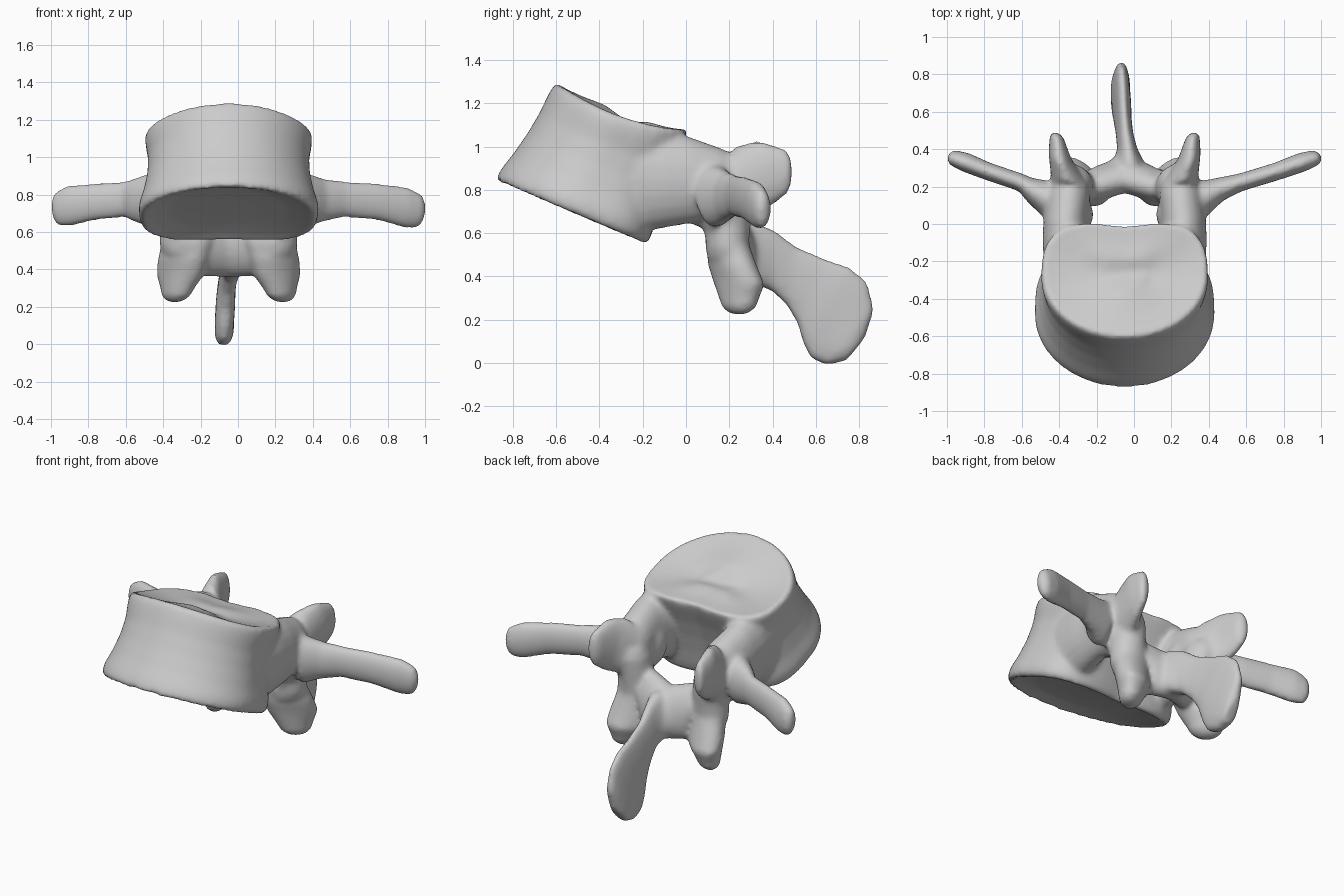
import bpy, bmesh
from math import sin, cos, pi
from mathutils import Vector as V

if "Cube" in bpy.data.objects:
    bpy.data.objects.remove(bpy.data.objects["Cube"])

MID = -0.05          # middle plane of the bone
bm = bmesh.new()


def skin(rings):
    """Closed surface through a list of equal rings of points."""
    loops = [[bm.verts.new(p) for p in ring] for ring in rings]
    n = len(loops[0])
    faces = [bm.faces.new((a[i], a[(i + 1) % n], b[(i + 1) % n], b[i]))
             for a, b in zip(loops, loops[1:]) for i in range(n)]
    faces += [bm.faces.new(loops[0][::-1]), bm.faces.new(loops[-1])]
    bmesh.ops.recalc_face_normals(bm, faces=faces)


def limb(sections, side, n=20):
    """Loft of ellipses (centre, half axis, half axis) with rounded ends."""
    secs = [[V(v) for v in s] for s in sections]

    def cap(end, inner):
        c, u, v = end
        d = (c - inner[0]).normalized() * min(u.length, v.length)
        return [(c + d * sin(a), u * cos(a), v * cos(a)) for a in (0.5, 1.0, 1.4)]

    secs = cap(secs[0], secs[1])[::-1] + secs + cap(secs[-1], secs[-2])
    rings = []
    for c, u, v in secs:
        pts = [c + u * cos(2 * pi * i / n) + v * sin(2 * pi * i / n) for i in range(n)]
        rings.append([(MID + side * p.x, p.y, p.z) for p in pts])
    skin(rings)


def plate_ring(back, front, half_width, depth=1, sag=0, lift=0, n=64):
    """Rounded outline with a flattened, hollow back."""
    back, front = V((0, *back)), V((0, *front))
    c, v = (back + front) / 2, (front - back) / 2
    ring = []
    for i in range(n):
        a = 2 * pi * i / n
        x, y = cos(a), sin(a)
        if y < 0:
            x = (1 if x > 0 else -1) * abs(x) ** 0.75
            y = -abs(y) ** 0.65 + 0.19 * (1 - abs(x)) * abs(y)
        p = c + v * y * depth
        ring.append((MID + half_width * x, p.y, p.z - sag * (1 - y * y) + lift))
    return ring


# Body: dished end plates, raised rims, narrow waist
low_back, low_front = V((-0.125, 0.52)), V((-0.887, 0.842))
top_back, top_front = V((0.055, 1.075)), V((-0.605, 1.295))
LOW, TOP = 0.48, 0.445
rings = [plate_ring(low_back, low_front, LOW * s, s, 0, l)
         for s, l in ((0.3, 0.055), (0.65, 0.045), (0.86, 0.02), (0.96, 0))]
for t, w, d in ((0.05, LOW, 1), (0.14, LOW, 1), (0.3, 0.455, 0.975), (0.5, 0.435, 0.96),
                (0.7, 0.43, 0.965), (0.88, TOP, 0.995), (0.97, TOP, 1)):
    rings.append(plate_ring(low_back.lerp(top_back, t), low_front.lerp(top_front, t),
                            w, d, 0.05 * t))
rings += [plate_ring(top_back, top_front, TOP * s, s, 0.05, l)
          for s, l in ((0.97, 0), (0.86, -0.01), (0.65, -0.02), (0.3, -0.025))]
skin(rings)

for side, reach, drop in ((1, 1.03, 0.0), (-1, 0.925, 0.01)):
    # Pedicle
    limb([((0.30, -0.24, 0.85), (0.13, 0, 0), (0, 0, 0.25)),
          ((0.31, -0.09, 0.85), (0.13, 0, 0), (0, 0, 0.225)),
          ((0.315, 0.02, 0.845), (0.12, 0, 0), (0, 0, 0.20)),
          ((0.30, 0.16, 0.83), (0.115, 0, 0), (0, 0, 0.165))], side)
    # Transverse process
    limb([((0.29, 0.09, 0.78), (0, 0.13, 0), (0, 0, 0.16)),
          ((0.42, 0.135, 0.77), (0.02, -0.095, 0), (0, 0, 0.145)),
          ((0.51, 0.185, 0.77), (0.015, -0.062, 0), (0, 0, 0.115)),
          ((0.60 * reach, 0.222, 0.775), (0.01, -0.047, 0), (0, 0, 0.097)),
          ((0.78 * reach, 0.278, 0.76), (0.01, -0.047, 0), (0, 0, 0.1)),
          ((0.92 * reach, 0.33, 0.73 + drop), (0.015, -0.05, 0), (0.01, 0, 0.11)),
          ((0.98 * reach, 0.35, 0.715 + drop), (0.015, -0.042, 0), (0.01, 0, 0.095))], side)
    # Upper joint process
    limb([((0.29, 0.15, 0.81), (0.10, 0, 0), (0, 0.07, 0.16)),
          ((0.305, 0.25, 0.835), (0.09, 0.01, 0), (0, -0.03, 0.165)),
          ((0.345, 0.36, 0.875), (0.062, 0.02, 0), (0, -0.03, 0.155)),
          ((0.36, 0.45, 0.88), (0.042, 0.01, 0), (0, 0, 0.115))], side)
    # Bridge between the upper and lower joints
    limb([((0.28, 0.20, 0.78), (0.11, 0, 0), (0, 0.12, 0)),
          ((0.26, 0.195, 0.64), (0.105, 0, 0), (0, 0.105, 0)),
          ((0.25, 0.19, 0.53), (0.12, 0.01, 0), (0, 0.10, 0))], side)
    # Lower joint process
    limb([((0.22, 0.19, 0.55), (0.14, 0.04, 0), (-0.02, 0.09, 0.02)),
          ((0.245, 0.215, 0.45), (0.13, 0.07, 0), (-0.04, 0.09, 0)),
          ((0.26, 0.245, 0.37), (0.12, 0.08, 0), (-0.04, 0.09, -0.01)),
          ((0.275, 0.245, 0.295), (0.085, 0.06, 0), (-0.03, 0.07, 0))], side)
    # Lamina
    limb([((0.27, 0.165, 0.63), (0, 0.085, 0), (0, 0, 0.14)),
          ((0.15, 0.215, 0.535), (0, 0.095, 0), (0, 0.02, -0.17)),
          ((0.0, 0.265, 0.51), (0, 0.095, 0), (0, 0.03, -0.155))], side)

# Spinous process: sections run from the lamina back and down to the tip
spine = [((0.24, 0.63), (0.27, 0.37), 0.11, 0.04), ((0.32, 0.65), (0.33, 0.36), 0.08, 0.03),
         ((0.41, 0.615), (0.40, 0.33), 0.052, 0.02), ((0.51, 0.54), (0.47, 0.26), 0.045, 0.005),
         ((0.64, 0.485), (0.515, 0.18), 0.046, -0.005), ((0.76, 0.445), (0.54, 0.09), 0.05, -0.01),
         ((0.84, 0.375), (0.575, 0.02), 0.05, -0.015), ((0.872, 0.25), (0.65, -0.012), 0.05, -0.017),
         ((0.83, 0.12), (0.74, 0.01), 0.04, -0.02)]
rings = []
for top, low, half, shift in spine:
    a, b = V((0, *top)), V((0, *low))
    c, v = (a + b) / 2, (a - b) / 2
    ring = []
    for i in range(24):
        t = 2 * pi * i / 24
        p = c + v * cos(t)
        lean = shift - 0.01 * (1 - cos(t)) / 2
        wide = half * (1 - 0.25 * cos(t)) * (1 if sin(t) > 0 else -1) * abs(sin(t)) ** 0.75
        ring.append((MID + lean + wide, p.y, p.z))
    rings.append(ring)
skin(rings)

# Fuse the parts into one smooth bone
mesh = bpy.data.meshes.new("vertebra")
bm.to_mesh(mesh)
bm.free()
bone = bpy.data.objects.new("vertebra", mesh)
bpy.context.collection.objects.link(bone)

fuse = bone.modifiers.new("fuse", "REMESH")
fuse.mode = "VOXEL"
fuse.voxel_size = 0.013
fuse.use_smooth_shade = True
soften = bone.modifiers.new("soften", "SMOOTH")
soften.factor = 0.5
soften.iterations = 16

mat = bpy.data.materials.new("bone grey")
mat.use_nodes = True
colour = (0.6, 0.6, 0.6, 1)
mat.diffuse_color = colour
mat.node_tree.nodes["Principled BSDF"].inputs["Base Color"].default_value = colour
mesh.materials.append(mat)
